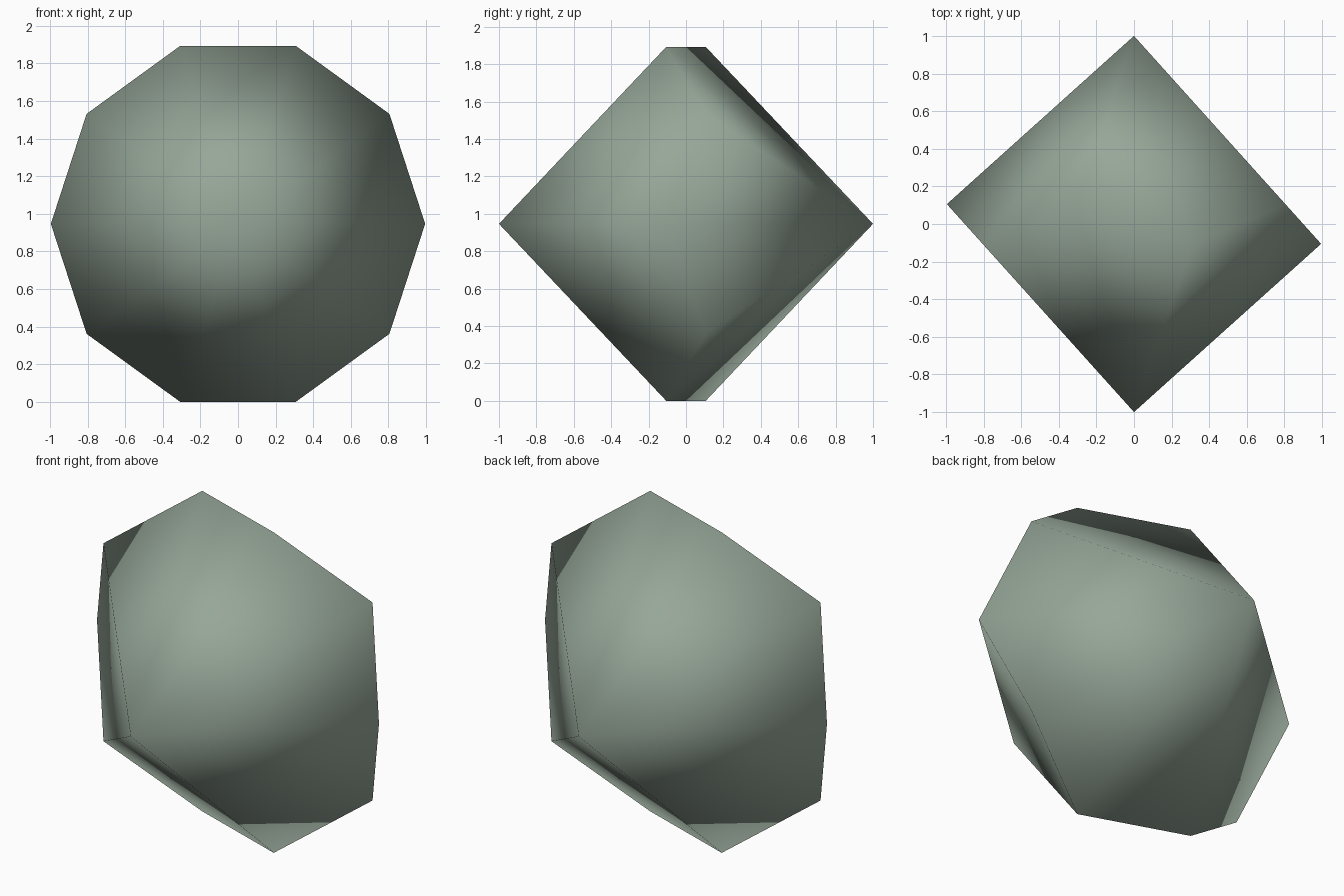
import bpy, bmesh
from math import pi, cos, sin
from mathutils import Vector

if "Cube" in bpy.data.objects:
    bpy.data.objects.remove(bpy.data.objects["Cube"])

# Ten-sided die: pentagonal trapezohedron with its axis along y
R, APEX = 0.995, 1.0
ZIG = APEX * (1 - cos(pi / 5)) / (1 + cos(pi / 5))   # keeps the kites planar
CZ = R * sin(2 * pi / 5)                             # lowest edge rests on z = 0

bm = bmesh.new()
front = bm.verts.new((0, -APEX, CZ))
back = bm.verts.new((0, APEX, CZ))

# Zigzag belt of ten corners
belt = [bm.verts.new((R * cos(i * pi / 5), ZIG if i % 2 else -ZIG, CZ + R * sin(i * pi / 5)))
        for i in range(10)]

# Kite faces alternate between the front and back apex
for i in range(10):
    apex = front if i % 2 else back
    bm.faces.new((apex, belt[i - 1], belt[i], belt[(i + 1) % 10]))
bmesh.ops.recalc_face_normals(bm, faces=bm.faces[:])
for f in bm.faces:
    f.smooth = True

mesh = bpy.data.meshes.new("die_body")
bm.to_mesh(mesh)
bm.free()

# Soft shading: belt normals point straight out from the axis
normals = []
for v in mesh.vertices:
    n = Vector((v.co.x, v.co.y, v.co.z - CZ))
    if abs(n.y) < 0.5:
        n.y = 0
    normals.append(n.normalized())
mesh.normals_split_custom_set_from_vertices(normals)

# Muted grey-green
mat = bpy.data.materials.new("grey_green")
mat.diffuse_color = (0.306, 0.385, 0.317, 1)
mat.use_nodes = True
mat.node_tree.nodes["Principled BSDF"].inputs["Base Color"].default_value = mat.diffuse_color
mesh.materials.append(mat)

die = bpy.data.objects.new("die_body", mesh)
bpy.context.collection.objects.link(die)
